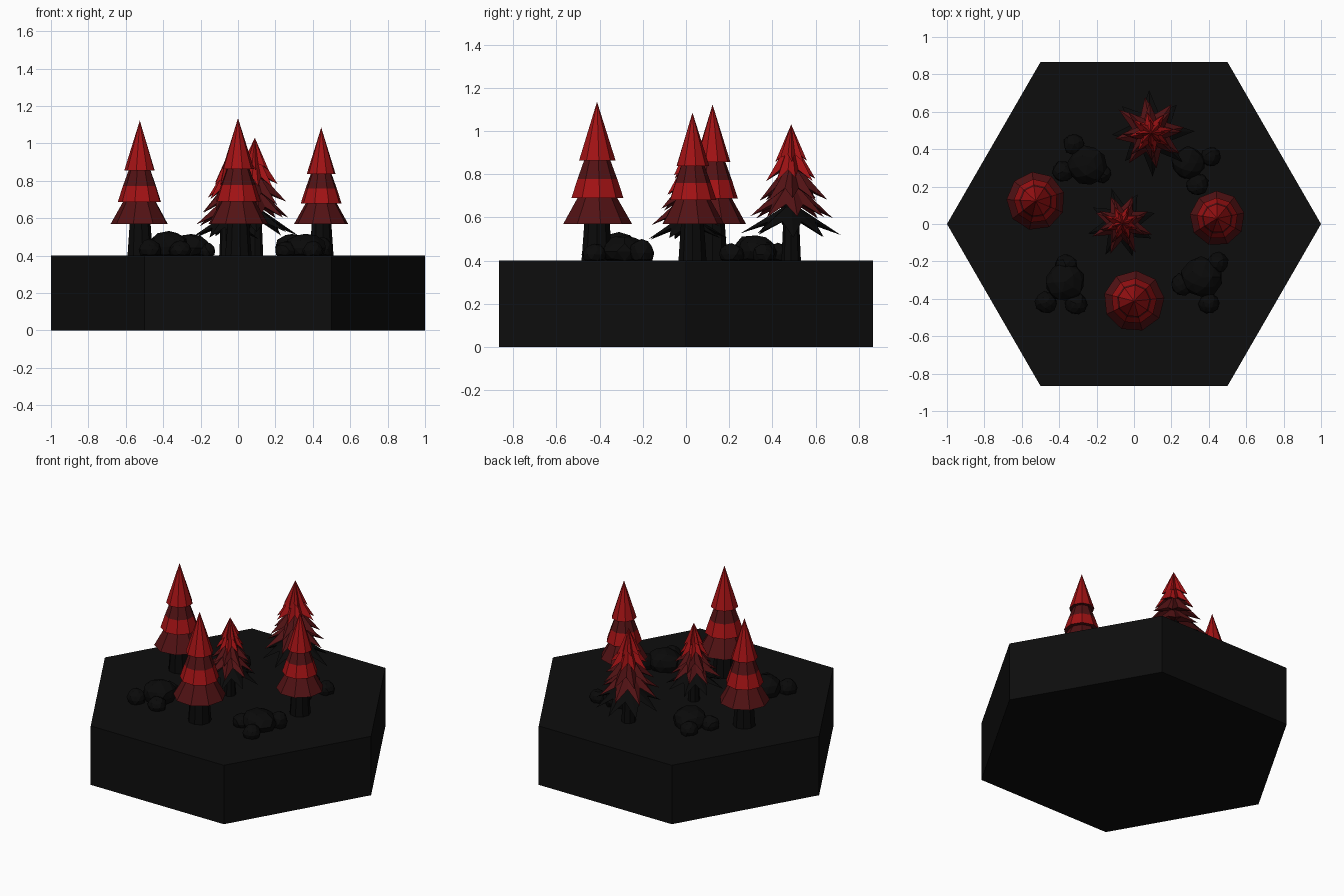
import bpy, bmesh, random
from math import cos, sin, pi
from mathutils import Vector, Matrix

random.seed(4)
cube = bpy.data.objects.get("Cube")
if cube:
    bpy.data.objects.remove(cube, do_unlink=True)


def material(name, rgb):
    m = bpy.data.materials.new(name)
    m.use_nodes = True
    m.diffuse_color = (*rgb, 1)
    bsdf = m.node_tree.nodes["Principled BSDF"]
    bsdf.inputs["Base Color"].default_value = (*rgb, 1)
    bsdf.inputs["Roughness"].default_value = 0.9
    return m


black = material("ground black", (0.0042, 0.0042, 0.0042))
soot = material("bark and stone black", (0.003, 0.003, 0.003))
red = material("bright red", (0.36, 0.006, 0.007))
maroon = material("dark red", (0.085, 0.006, 0.007))
GROUND = 0.4


def finish(bm, name, mats, place=(0, 0, 0)):
    bmesh.ops.recalc_face_normals(bm, faces=bm.faces)
    mesh = bpy.data.meshes.new(name)
    bm.to_mesh(mesh)
    bm.free()
    for m in mats:
        mesh.materials.append(m)
    obj = bpy.data.objects.new(name, mesh)
    obj.location = place
    bpy.context.collection.objects.link(obj)
    return obj


def ring(bm, sides, r, z, phase=0):
    return [bm.verts.new((r * cos(phase + 2 * pi * i / sides),
                          r * sin(phase + 2 * pi * i / sides), z))
            for i in range(sides)]


def skin(bm, a, b, index=0):
    n = len(a)
    for i in range(n):
        f = bm.faces.new((a[i], a[(i + 1) % n], b[(i + 1) % n], b[i]))
        f.material_index = index


def fan(bm, loop, tip, index=0):
    for i in range(len(loop)):
        f = bm.faces.new((loop[i], loop[(i + 1) % len(loop)], tip))
        f.material_index = index


def frustum(name, sides, low, high, mat, place=(0, 0, 0)):
    bm = bmesh.new()
    a, b = ring(bm, sides, *low), ring(bm, sides, *high)
    skin(bm, a, b)
    bm.faces.new(a)
    bm.faces.new(b)
    return finish(bm, name, [mat], place)


# Hexagonal ground slab
frustum("ground_slab", 6, (1, 0), (1, GROUND), black)


# Smooth-skirted tree: stacked tiers with red bands
def tiered_tree(name, x, y, size, top, phase):
    frustum(name + "_trunk", 9, (0.07 * size, GROUND), (0.054 * size, 0.62), soot, (x, y, 0))
    bm = bmesh.new()
    # radius, height fraction, colour of the band above
    profile = [(0.05, 0.0, 1), (0.157, 0.0, 1), (0.09, 0.215, 1), (0.118, 0.215, 0),
               (0.09, 0.37, 1), (0.06, 0.52, 1), (0.083, 0.52, 0)]
    low = 0.568
    loops = [ring(bm, 9, r * size, low + f * (top - low), phase) for r, f, c in profile]
    for i in range(len(loops) - 1):
        skin(bm, loops[i], loops[i + 1], profile[i][2])
    fan(bm, loops[-1], bm.verts.new((0, 0, top)))
    bm.faces.new(loops[0]).material_index = 1
    finish(bm, name + "_foliage", [red, maroon], (x, y, 0))


tiered_tree("front_tree", 0.0, -0.412, 1.04, 1.135, 0.1)
tiered_tree("right_tree", -0.525, 0.123, 1.0, 1.122, 0.3)
tiered_tree("left_tree", 0.445, 0.03, 0.94, 1.085, 0.2)


# Spiky tree: star-shaped tiers with drooping points
def star_tree(name, x, y, size, phase):
    frustum(name + "_trunk", 8, (0.045 * size, 0), (0.03 * size, 0.34 * size),
            soot, (x, y, GROUND))
    # tip radius, tip height, valley height, apex height, colour
    tiers = [(0.08, 0.465, 0.49, 0.63, 0), (0.12, 0.375, 0.42, 0.57, 0),
             (0.16, 0.28, 0.335, 0.47, 1), (0.2, 0.2, 0.26, 0.38, 1),
             (0.225, 0.115, 0.18, 0.27, 2)]
    bm = bmesh.new()
    for t, (r, tip, valley, apex, colour) in enumerate(tiers):
        loop = []
        for i in range(16):
            point = i % 2 == 0
            rad = r * random.uniform(0.9, 1.06) if point else r * 0.52
            z = tip + random.uniform(-0.012, 0.012) if point else valley
            a = phase + pi * i / 8 + (t % 2) * 0.12
            loop.append(bm.verts.new((rad * cos(a), rad * sin(a), z)))
        fan(bm, loop, bm.verts.new((0, 0, apex)), colour)
        fan(bm, loop[::-1], bm.verts.new((0, 0, valley + 0.02)), max(colour, 1))
    bmesh.ops.scale(bm, vec=Vector((size, size, size)), verts=bm.verts)
    finish(bm, name + "_foliage", [red, maroon, soot], (x, y, GROUND))


star_tree("back_spiky_tree", 0.09, 0.487, 1.0, 0.04)
star_tree("centre_spiky_tree", -0.063, 0.005, 0.83, 0.3)


# Rock clusters: x, y, radius, height above ground
clusters = {
    "back_right_rock": [(-0.25, 0.315, 0.105, 0.12), (-0.32, 0.425, 0.058, 0.08),
                        (-0.38, 0.28, 0.058, 0.08), (-0.17, 0.27, 0.05, 0.07)],
    "back_left_rock": [(0.29, 0.325, 0.09, 0.12), (0.41, 0.36, 0.052, 0.08),
                       (0.34, 0.21, 0.06, 0.08)],
    "front_right_rock": [(-0.37, -0.31, 0.108, 0.13), (-0.365, -0.22, 0.06, 0.09),
                         (-0.47, -0.42, 0.06, 0.09), (-0.31, -0.425, 0.06, 0.08)],
    "front_left_rock": [(0.36, -0.285, 0.11, 0.12), (0.45, -0.205, 0.057, 0.1),
                        (0.255, -0.325, 0.06, 0.08), (0.4, -0.425, 0.055, 0.08)],
}
for name, rocks in clusters.items():
    for i, (x, y, r, h) in enumerate(rocks):
        bm = bmesh.new()
        bmesh.ops.create_icosphere(bm, subdivisions=2, radius=1)
        for v in bm.verts:
            v.co *= random.uniform(0.92, 1.05)
        spin = Matrix.Rotation(random.uniform(0, 6), 3, "Z")
        for v in bm.verts:
            v.co = spin @ v.co
            v.co = Vector((v.co.x * r, v.co.y * r, max(v.co.z * 0.65 + 0.35, 0) * h))
        finish(bm, f"{name}_{i + 1}", [soot], (x, y, GROUND))
